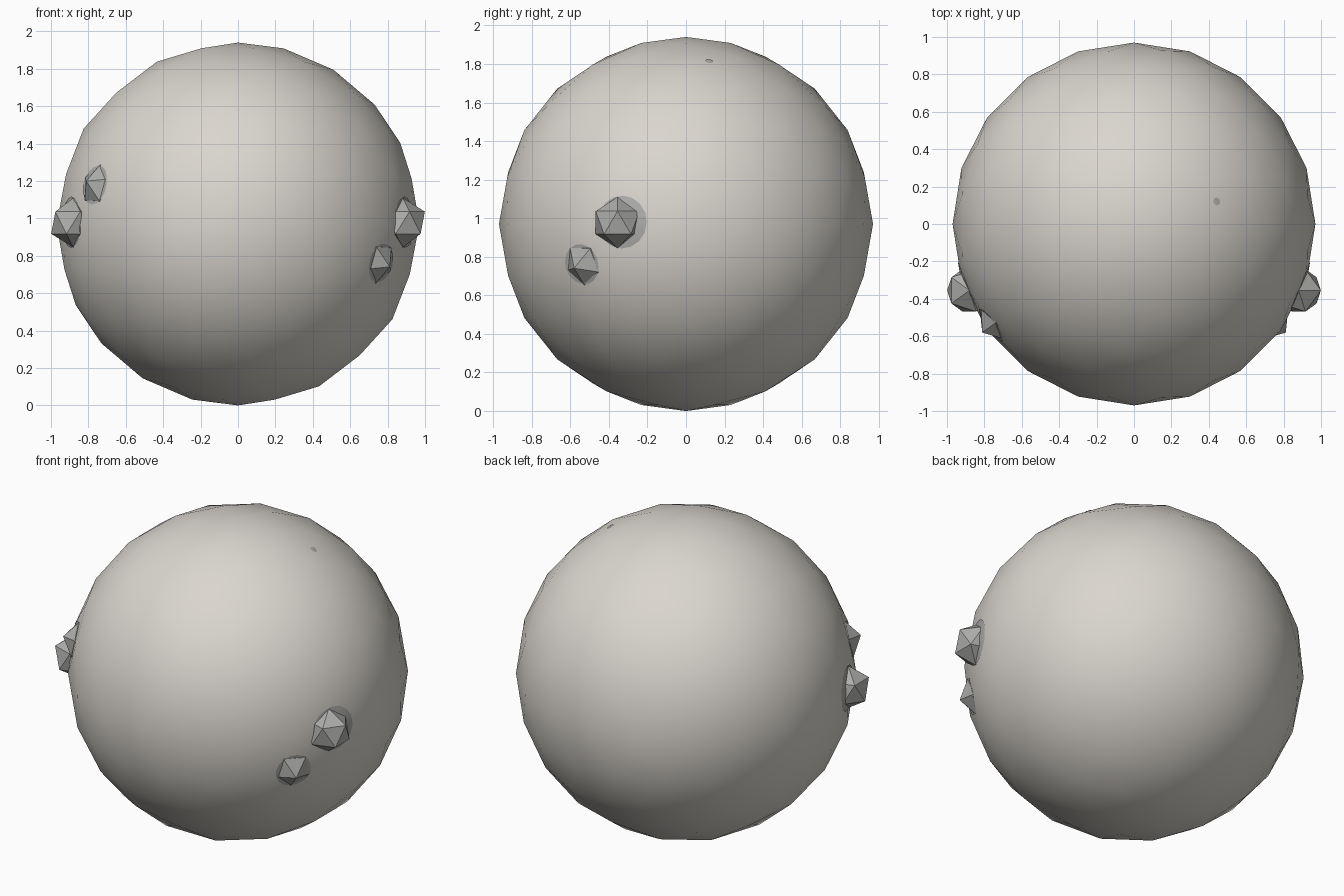
import bpy, bmesh, math
from mathutils import Vector, Matrix
from mathutils.bvhtree import BVHTree

if "Cube" in bpy.data.objects:
    bpy.data.objects.remove(bpy.data.objects["Cube"])

R = 0.97
CENTRE = Vector((0, 0, R))


def material(name, rgb):
    m = bpy.data.materials.new(name)
    m.diffuse_color = (*rgb, 1)
    m.use_nodes = True
    m.node_tree.nodes["Principled BSDF"].inputs["Base Color"].default_value = m.diffuse_color
    return m


PALE = material("warm_pale_grey", (0.70, 0.67, 0.62))
GREY = material("mid_grey", (0.42, 0.42, 0.41))


def make_object(name, bm, mat, smooth):
    mesh = bpy.data.meshes.new(name)
    for f in bm.faces:
        f.smooth = smooth
    bm.to_mesh(mesh)
    bm.free()
    mesh.materials.append(mat)
    ob = bpy.data.objects.new(name, mesh)
    bpy.context.collection.objects.link(ob)
    return ob


def ico(name, subdivisions, radius, matrix, mat, smooth):
    bm = bmesh.new()
    bmesh.ops.create_icosphere(bm, subdivisions=subdivisions, radius=radius, matrix=matrix)
    return make_object(name, bm, mat, smooth)


# Main ball
ball = ico("ball", 3, R, Matrix.Translation(CENTRE), PALE, True)
surface = BVHTree.FromPolygons([v.co.copy() for v in ball.data.vertices],
                               [tuple(p.vertices) for p in ball.data.polygons])


def patch(name, direction, radius, sides=16, rings=5):
    """Thin round patch laid on the ball."""
    d = Vector(direction).normalized()
    a = d.orthogonal().normalized()
    b = d.cross(a)
    bm = bmesh.new()

    def drop(r, t):
        ray = (d * R + (a * math.cos(t) + b * math.sin(t)) * r).normalized()
        hit = surface.ray_cast(CENTRE + ray * 2, -ray)[0]
        return bm.verts.new(hit + ray * 0.004)

    mid = drop(0, 0)
    loops = [[drop(radius * (k + 1) / rings, 2 * math.pi * i / sides) for i in range(sides)]
             for k in range(rings)]
    for i in range(sides):
        j = (i + 1) % sides
        bm.faces.new((mid, loops[0][i], loops[0][j]))
        for inner, outer in zip(loops, loops[1:]):
            bm.faces.new((inner[i], outer[i], outer[j], inner[j]))
    make_object(name, bm, GREY, True)


# Large side knobs
for side, s in (("right", 1), ("left", -1)):
    ico("large_knob_" + side, 1, 0.133, Matrix.Translation((s * 0.88, -0.355, 0.977)), GREY, False)
    patch("large_patch_" + side, (s * 0.90, -0.335, 0.01), 0.14)

# Small tilted knobs: the left one is the right one turned half round the y axis
e = Vector((0.223, -0.124, 0.967)).normalized()
t = Vector((0.625, 0.78, 0)).normalized()
p = e.cross(t).normalized()
z_axis = (e * 0.894 + p * 0.447).normalized()
x_axis = (p * 0.894 - e * 0.447).normalized()
tilt = Matrix((x_axis, z_axis.cross(x_axis), z_axis)).transposed().to_4x4()
place = Matrix.Translation((0.718, -0.505, -0.198)) @ tilt
for side, angle in (("right", 0), ("left", math.pi)):
    turn = Matrix.Rotation(angle, 4, 'Y')
    ico("small_knob_" + side, 1, 0.124, Matrix.Translation(CENTRE) @ turn @ place, GREY, False)
    patch("small_patch_" + side, turn @ Vector((0.75, -0.53, -0.205)), 0.108)

# Tiny spot near the top
patch("top_spot", (0.44, 0.12, 0.84), 0.022, 8, 2)
